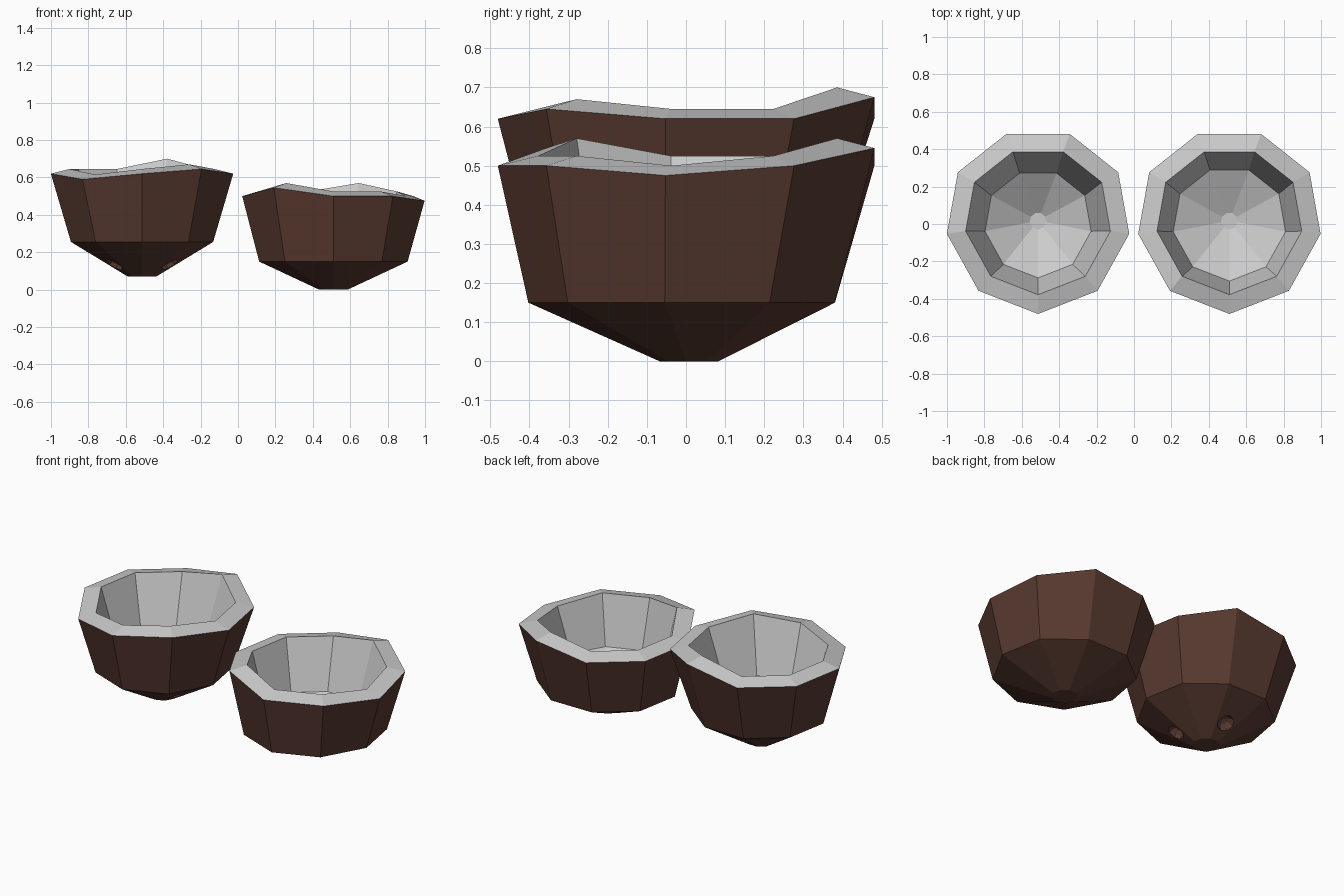
import bpy, bmesh, math
from mathutils import Vector

if "Cube" in bpy.data.objects:
    bpy.data.objects.remove(bpy.data.objects["Cube"])

N = 9
brown = bpy.data.materials.new("husk_brown")
brown.diffuse_color = (0.10, 0.042, 0.03, 1)
brown.use_nodes = True
brown.node_tree.nodes["Principled BSDF"].inputs["Base Color"].default_value = brown.diffuse_color
grey = bpy.data.materials.new("flesh_grey")
grey.diffuse_color = (0.8, 0.8, 0.8, 1)
grey.use_nodes = True
grey.node_tree.nodes["Principled BSDF"].inputs["Base Color"].default_value = grey.diffuse_color


def half_shell(name, cx, rings, rim):
    """rings: (radius, height, y centre, follows rim), from outer base to inner base."""
    bm = bmesh.new()
    loops = []
    for r, z, cy, wavy in rings:
        loop = []
        for k in range(N):
            a = math.radians(-90 + 40 * k)
            x, y = r * math.cos(a), r * math.sin(a)
            y += cy + 0.04 * r * math.cos(a) ** 2
            loop.append(bm.verts.new((cx + x, y, z + (rim[k] if wavy else 0))))
        loops.append(loop)
    for i in range(len(loops) - 1):
        for k in range(N):
            j = (k + 1) % N
            f = bm.faces.new((loops[i][k], loops[i][j], loops[i + 1][j], loops[i + 1][k]))
            f.material_index = 0 if i < 2 else 1
    bm.faces.new(loops[0][::-1])
    bm.faces.new(loops[-1]).material_index = 1
    bmesh.ops.recalc_face_normals(bm, faces=bm.faces[:])
    me = bpy.data.meshes.new(name)
    bm.to_mesh(me)
    bm.free()
    me.materials.append(brown)
    me.materials.append(grey)
    ob = bpy.data.objects.new(name, me)
    bpy.context.collection.objects.link(ob)
    return ob


def profile(base, mid, mid_r):
    return [(0.077, base, 0.01, False), (mid_r, mid, 0.0, False),   # husk
            (0.495, 0, 0.014, True), (0.393, 0.025, 0.015, True),   # cut rim
            (mid_r - 0.098, mid + 0.08, 0.0, False),                # hollow
            (0.045, base + 0.12, 0.015, False)]


# Right half: plain bottom, rim heights start at the front corner
half_shell("bottom_half", 0.51, profile(0, 0.15, 0.403),
           [0.50, 0.50, 0.475, 0.50, 0.545, 0.50, 0.50, 0.50, 0.545])

# Left half: raised, with three eyes
top = half_shell("top_half", -0.513, profile(0.07, 0.255, 0.386),
                 [0.62, 0.645, 0.62, 0.62, 0.675, 0.62, 0.62, 0.62, 0.59])

# Eye dimples cut into the lower cone
bm = bmesh.new()
for deg in (-30, 90, 210):
    a = math.radians(deg)
    out = Vector((0.52 * math.cos(a), 0.52 * math.sin(a), -0.85))
    pos = Vector((-0.513 + 0.17 * math.cos(a), 0.01 + 0.17 * math.sin(a), 0.133))
    m = out.to_track_quat('Z', 'Y').to_matrix().to_4x4()
    m.translation = pos + out * 0.01
    bmesh.ops.create_uvsphere(bm, u_segments=8, v_segments=6, radius=0.053, matrix=m)
me = bpy.data.meshes.new("eye_cutter")
bm.to_mesh(me)
bm.free()
me.materials.append(brown)
cutter = bpy.data.objects.new("eye_cutter", me)
bpy.context.collection.objects.link(cutter)
cutter.hide_render = True

mod = top.modifiers.new("eyes", 'BOOLEAN')
mod.operation = 'DIFFERENCE'
mod.solver = 'EXACT'
mod.object = cutter
bpy.context.view_layer.objects.active = top
bpy.ops.object.modifier_apply(modifier=mod.name)
bpy.data.objects.remove(cutter)
